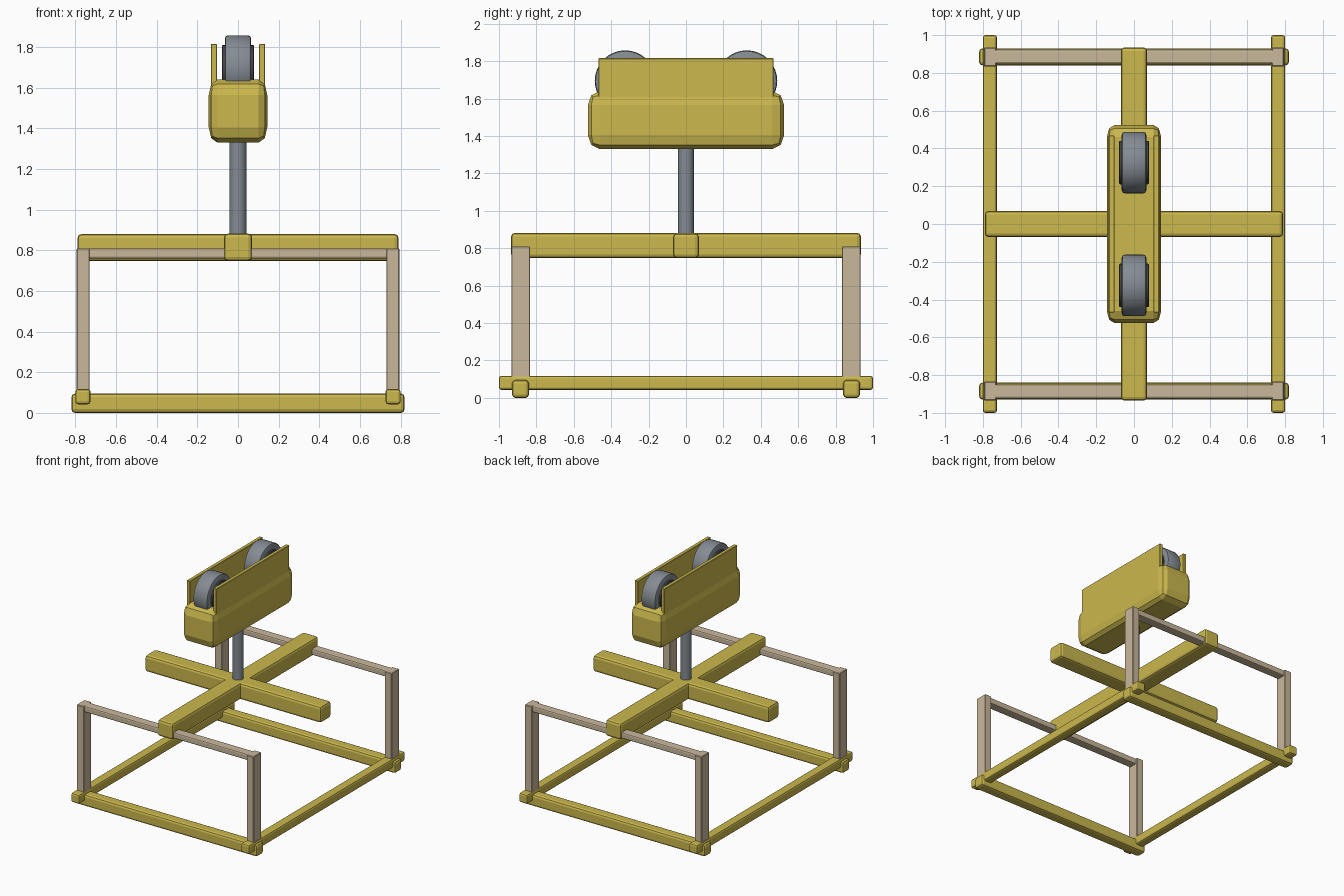
import bpy, bmesh, math
from mathutils import Matrix, Vector

if "Cube" in bpy.data.objects:
    bpy.data.objects.remove(bpy.data.objects["Cube"])


def material(name, rgb):
    m = bpy.data.materials.new(name)
    m.diffuse_color = (*rgb, 1)
    m.use_nodes = True
    m.node_tree.nodes["Principled BSDF"].inputs["Base Color"].default_value = m.diffuse_color
    return m


YELLOW = material("yellow paint", (0.60, 0.48, 0.075))
TAN = material("tan wood", (0.59, 0.48, 0.33))
GREY = material("grey metal", (0.23, 0.26, 0.29))
DARK = material("dark hub", (0.055, 0.06, 0.07))


def finish(bm, name, mat, smooth_angle=None):
    me = bpy.data.meshes.new(name)
    bm.to_mesh(me)
    bm.free()
    me.materials.append(mat)
    ob = bpy.data.objects.new(name, me)
    bpy.context.collection.objects.link(ob)
    if smooth_angle is not None:
        bpy.ops.object.select_all(action='DESELECT')
        ob.select_set(True)
        bpy.context.view_layer.objects.active = ob
        bpy.ops.object.shade_smooth_by_angle(angle=math.radians(smooth_angle))
    return ob


def box(name, center, size, mat, bevel=(0, 0, 0), segments=2):
    """Box whose bevel width may differ on each axis."""
    if not isinstance(bevel, tuple):
        bevel = (bevel,) * 3
    unit = Vector([b or 1 for b in bevel])
    bm = bmesh.new()
    bmesh.ops.create_cube(bm, size=1)
    bmesh.ops.scale(bm, vec=[s / u for s, u in zip(size, unit)], verts=bm.verts)
    if any(bevel):
        bmesh.ops.bevel(bm, geom=bm.edges[:], offset=1, segments=segments,
                        profile=0.5, affect='EDGES')
    bmesh.ops.scale(bm, vec=unit, verts=bm.verts)
    bmesh.ops.translate(bm, vec=center, verts=bm.verts)
    return finish(bm, name, mat)


def cylinder(name, center, radius, depth, axis, mat, bevel=0, sides=32):
    bm = bmesh.new()
    bmesh.ops.create_cone(bm, cap_ends=True, segments=sides,
                          radius1=radius, radius2=radius, depth=depth)
    if bevel:
        rims = [e for e in bm.edges if abs(e.verts[0].co.z - e.verts[1].co.z) < 1e-5]
        bmesh.ops.bevel(bm, geom=rims, offset=bevel, segments=2,
                        profile=0.5, affect='EDGES')
    if axis == 'X':
        bmesh.ops.rotate(bm, matrix=Matrix.Rotation(math.pi / 2, 3, 'Y'), verts=bm.verts)
    bmesh.ops.translate(bm, vec=center, verts=bm.verts)
    return finish(bm, name, mat, 35)


# Ground frame, posts and upper cross bars
for s, side in ((-1, "a"), (1, "b")):
    box(f"long_rail_{side}", (s * 0.763, 0, 0.08), (0.075, 2.0, 0.075), YELLOW, 0.014)
    box(f"cross_rail_{side}", (0, s * 0.885, 0.0475), (1.64, 0.09, 0.095), YELLOW, 0.018)
    box(f"top_bar_{side}", (0, s * 0.886, 0.785), (1.57, 0.075, 0.05), TAN, 0.01)
    for t, end in ((-1, "left"), (1, "right")):
        box(f"post_{side}_{end}", (t * 0.762, s * 0.884, 0.43),
            (0.064, 0.1, 0.76), TAN, 0.004, 1)

# Crossed support beams and mast
box("long_beam", (0, 0, 0.815), (0.14, 1.87, 0.135), YELLOW, 0.02)
box("cross_beam", (0, 0, 0.814), (1.58, 0.138, 0.133), YELLOW, 0.02)
cylinder("mast", (0, 0, 1.11), 0.042, 0.54, 'Z', GREY)

# Carriage body with side plates
box("carriage_body", (0, 0, 1.485), (0.288, 1.05, 0.31), YELLOW, (0.042, 0.065, 0.075))
for s, side in ((-1, "left"), (1, "right")):
    box(f"side_plate_{side}", (s * 0.119, 0, 1.608), (0.03, 0.936, 0.416), YELLOW, 0.003, 1)

# Wheels with hubs
for s, end in ((-1, "front"), (1, "back")):
    cylinder(f"wheel_{end}", (0, s * 0.325, 1.695), 0.163, 0.13, 'X', GREY, 0.016)
    cylinder(f"wheel_hub_{end}", (0, s * 0.325, 1.695), 0.115, 0.158, 'X', DARK, 0.006)
